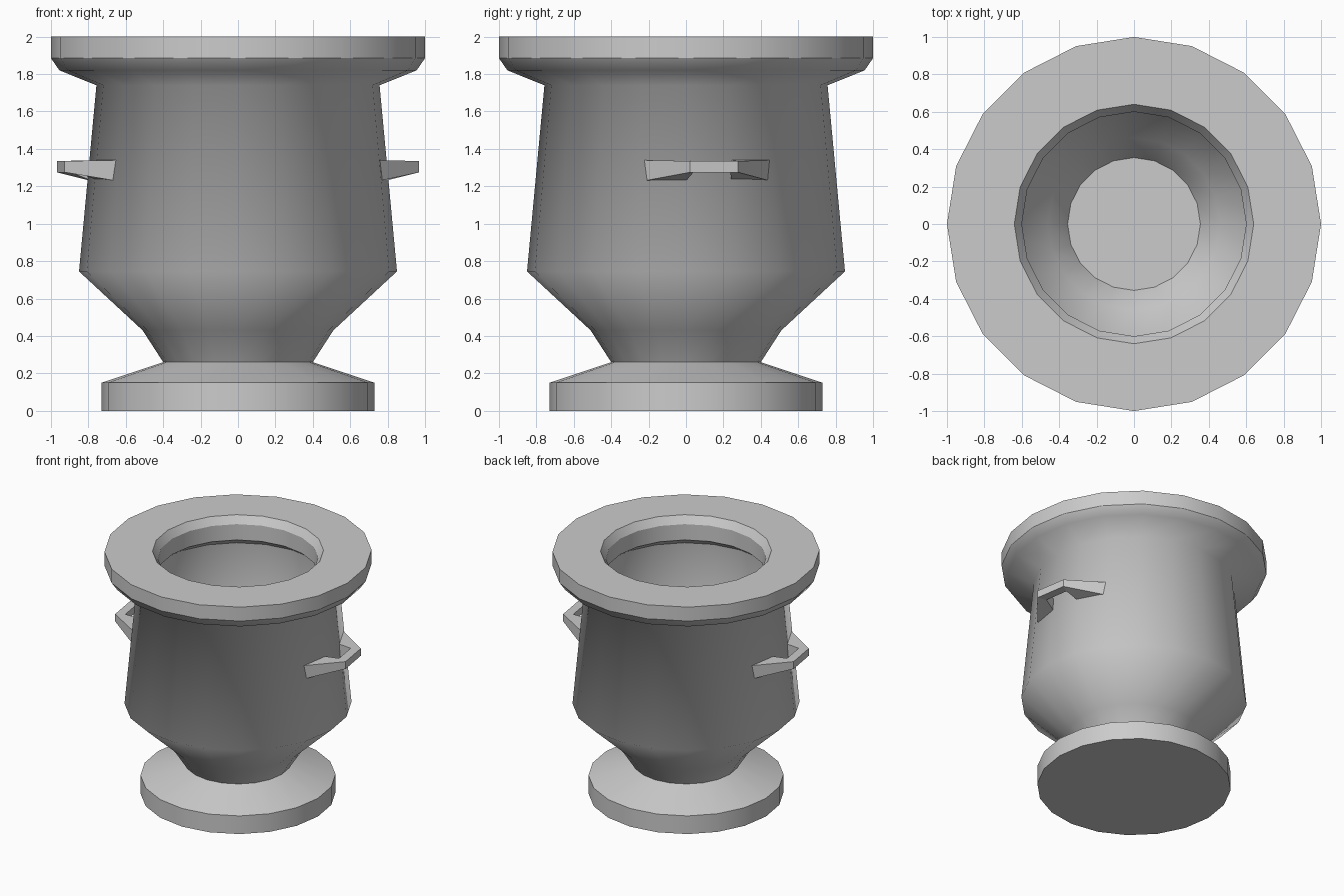
import bpy, bmesh
from math import cos, sin, pi, radians

if "Cube" in bpy.data.objects:
    bpy.data.objects.remove(bpy.data.objects["Cube"])

SIDES = 20


def finish(bm, name):
    bmesh.ops.recalc_face_normals(bm, faces=bm.faces)
    mesh = bpy.data.meshes.new(name)
    bm.to_mesh(mesh)
    bm.free()
    obj = bpy.data.objects.new(name, mesh)
    bpy.context.collection.objects.link(obj)
    return obj


def lathe(name, profile):
    """Closed turned shape from (radius, height, sharp) points, capped at both ends."""
    bm = bmesh.new()
    rings = []
    for r, z, sharp in profile:
        ring = [bm.verts.new((r * cos(2 * pi * i / SIDES), r * sin(2 * pi * i / SIDES), z))
                for i in range(SIDES)]
        rings.append(ring)
    for a, b in zip(rings, rings[1:]):
        for i in range(SIDES):
            j = (i + 1) % SIDES
            bm.faces.new((a[i], a[j], b[j], b[i])).smooth = True
    bm.faces.new(rings[0])
    bm.faces.new(rings[-1])
    for ring, (_, _, sharp) in zip(rings, profile):
        for i in range(SIDES):
            bm.edges.get((ring[i], ring[(i + 1) % SIDES])).smooth = not sharp
    return finish(bm, name)


def handle(name, angle):
    """Bent strap in four stations, thick at the wall and thin at the grip."""
    half = [(0.69, 0.36, 0.76, 0.125, 1.225, 1.34),
            (0.96, 0.13, 0.89, 0.10, 1.275, 1.335)]
    stations = [(ro, -yo, ri, -yi, lo, hi) for ro, yo, ri, yi, lo, hi in half] + half[::-1]
    bm = bmesh.new()
    rings = [[bm.verts.new(p) for p in ((ro, yo, lo), (ro, yo, hi), (ri, yi, hi), (ri, yi, lo))]
             for ro, yo, ri, yi, lo, hi in stations]
    for a, b in zip(rings, rings[1:]):
        for i in range(4):
            j = (i + 1) % 4
            bm.faces.new((a[i], a[j], b[j], b[i]))
    bm.faces.new(rings[0])
    bm.faces.new(rings[-1])
    obj = finish(bm, name)
    obj.rotation_euler.z = radians(angle)
    return obj


# Urn: foot, bowl, flared rim, then down the inside to the floor
lathe("urn_body", [
    (0.73, 0.00, True), (0.73, 0.15, True), (0.40, 0.26, True),
    (0.51, 0.43, False), (0.85, 0.745, False), (0.757, 1.74, False),
    (0.955, 1.82, False), (1.00, 1.885, True), (1.00, 2.00, True),
    (0.64, 2.00, True), (0.60, 1.94, True), (0.60, 1.81, True),
    (0.70, 1.74, True), (0.79, 0.76, False), (0.46, 0.45, False),
    (0.355, 0.29, True),
])

# Side handles, each centred on a flat of the bowl
handle("right_handle", 9)
handle("left_handle", 189)
